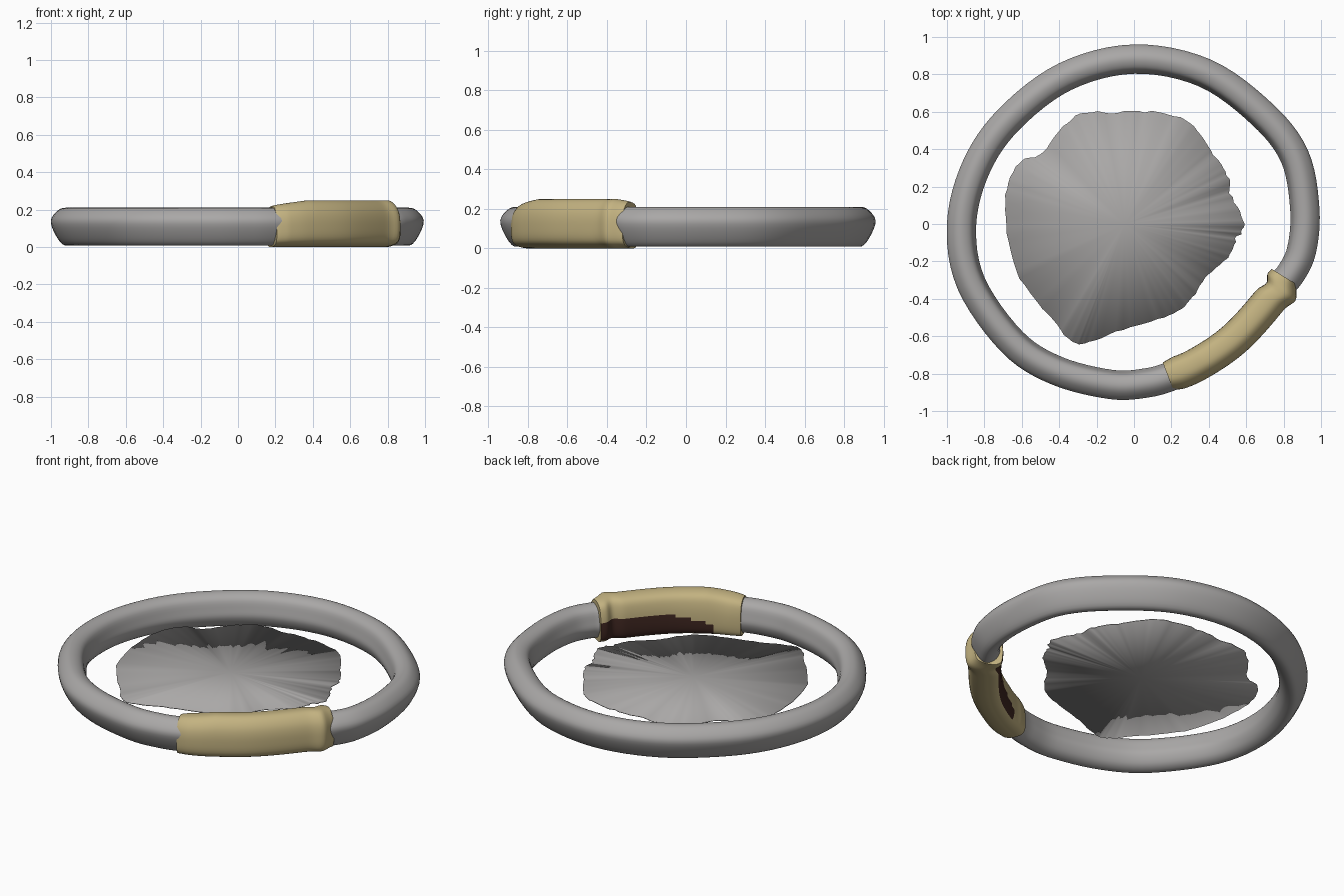
import bpy, bmesh, math, random
from mathutils import Vector

if "Cube" in bpy.data.objects:
    bpy.data.objects.remove(bpy.data.objects["Cube"])

random.seed(4)


def material(name, rgb):
    m = bpy.data.materials.new(name)
    m.diffuse_color = (*rgb, 1)
    m.use_nodes = True
    m.node_tree.nodes["Principled BSDF"].inputs["Base Color"].default_value = m.diffuse_color
    return m


grey = material("warm grey", (0.40, 0.39, 0.385))
tan = material("tan", (0.55, 0.45, 0.22))
brown = material("dark brown", (0.05, 0.02, 0.015))


def spline(pts, steps, closed):
    """Catmull-Rom samples through 2D points."""
    p = [Vector(q) for q in pts]
    n = len(p)
    get = (lambda i: p[i % n]) if closed else (lambda i: p[max(0, min(n - 1, i))])
    out = []
    for i in range(n if closed else n - 1):
        a, b, c, d = (get(i + k) for k in (-1, 0, 1, 2))
        for s in range(steps):
            t = s / steps
            out.append(0.5 * (2 * b + (c - a) * t + (2 * a - 5 * b + 4 * c - d) * t * t
                              + (3 * b - a - 3 * c + d) * t ** 3))
    if not closed:
        out.append(p[-1])
    return out


def finish(bm, name, mats):
    bmesh.ops.recalc_face_normals(bm, faces=bm.faces)
    me = bpy.data.meshes.new(name)
    bm.to_mesh(me)
    bm.free()
    ob = bpy.data.objects.new(name, me)
    bpy.context.collection.objects.link(ob)
    for m in mats:
        me.materials.append(m)
    bpy.ops.object.select_all(action='DESELECT')
    ob.select_set(True)
    bpy.context.view_layer.objects.active = ob
    bpy.ops.object.shade_smooth_by_angle(angle=math.radians(45))
    return ob


def sweep(path, section, scale):
    """Sweep a (outward, z) section along a counter-clockwise path and cap it."""
    bm = bmesh.new()
    rings = []
    last = len(path) - 1
    for i, c in enumerate(path):
        d = (path[min(i + 1, last)] - path[max(i - 1, 0)]).normalized()
        out = Vector((d.y, -d.x))
        su, sz, shift = scale(i / last)
        rings.append([bm.verts.new((*(c + out * (s.x * su + shift)), max(0, s.y * sz)))
                      for s in section])
    m = len(section)
    for a, b in zip(rings, rings[1:]):
        for j in range(m):
            bm.faces.new((a[j], a[(j + 1) % m], b[(j + 1) % m], b[j]))
    bm.faces.new(rings[0])
    bm.faces.new(rings[-1])
    return bm


# Hoop: slightly uneven circle given as angle and radius
keys = [(-23, .84), (-18, .875), (-9, .905), (5, .915), (23, .93), (41, .90), (65, .89),
        (90, .88), (115, .868), (140, .87), (160, .895), (180, .92), (200, .925),
        (224, .905), (242, .885), (262, .865), (275, .85), (284, .835), (288, .82)]
path = spline([(r * math.cos(math.radians(a)), r * math.sin(math.radians(a)))
               for a, r in keys], 6, False)
tube = spline([(-.07, .13), (-.05, .188), (0, .21), (.045, .193), (.08, .14),
               (.055, .065), (.01, .01), (-.045, .025), (-.075, .08)], 4, True)
finish(sweep(path, tube, lambda t: (1, 1, 0)), "hoop", [grey])


# Wrap: fatter sleeve over the front right of the hoop
def wrap_scale(t):
    end = min(1, t / .12, (1 - t) / .08)
    knob = .025 * math.exp(-((t - .86) / .05) ** 2)
    return .86 + .14 * end, .88 + .12 * min(1, t / .3, .5 + (1 - t) * 4), knob


wrap_path = spline([(.18, -.81), (.33, -.75), (.53, -.615), (.71, -.42), (.80, -.28)], 14, False)
sleeve = spline([(-.085, .06), (-.08, .17), (-.05, .235), (.03, .247), (.08, .2),
                 (.095, .12), (.08, .03), (0, 0), (-.065, .01)], 6, True)
bm = sweep(wrap_path, sleeve, wrap_scale)
bmesh.ops.recalc_face_normals(bm, faces=bm.faces)
bm.normal_update()
# Dark opening on the lower inner side
for f in bm.faces:
    c = f.calc_center_median()
    top = .07 + .065 * min(1, (c.x - .28) / .22)
    if f.normal.dot(Vector((.66, -.75, 0))) < -.5 and c.x > .29 and .018 < c.z < top:
        f.material_index = 1
finish(bm, "wrap", [tan, brown])

# Inner sheet: thin ragged disc
rim = spline([(-.26, .6), (-.05, .595), (.16, .6), (.32, .52), (.41, .39), (.49, .28), (.52, .14),
              (.59, 0), (.55, -.08), (.5, -.18), (.38, -.29), (.3, -.41), (.19, -.49),
              (-.02, -.55), (-.24, -.63), (-.33, -.63), (-.43, -.52), (-.61, -.29),
              (-.68, -.05), (-.68, .19), (-.6, .34), (-.5, .37), (-.4, .5)], 6, True)
bm = bmesh.new()
centre = Vector((-.05, 0))
verts = []
for p in rim:
    ragged = .012 if p.y > .58 or (p.x > .5 and p.y > -.1) else .004
    q = p + (p - centre).normalized() * random.uniform(-ragged, ragged)
    verts.append(bm.verts.new((q.x, q.y, .108)))
hub = bm.verts.new((centre.x, centre.y, .108))
for i, v in enumerate(verts):
    bm.faces.new((hub, v, verts[(i + 1) % len(verts)]))
sheet = finish(bm, "inner_sheet", [grey])
solid = sheet.modifiers.new("thickness", 'SOLIDIFY')
solid.thickness = .004
